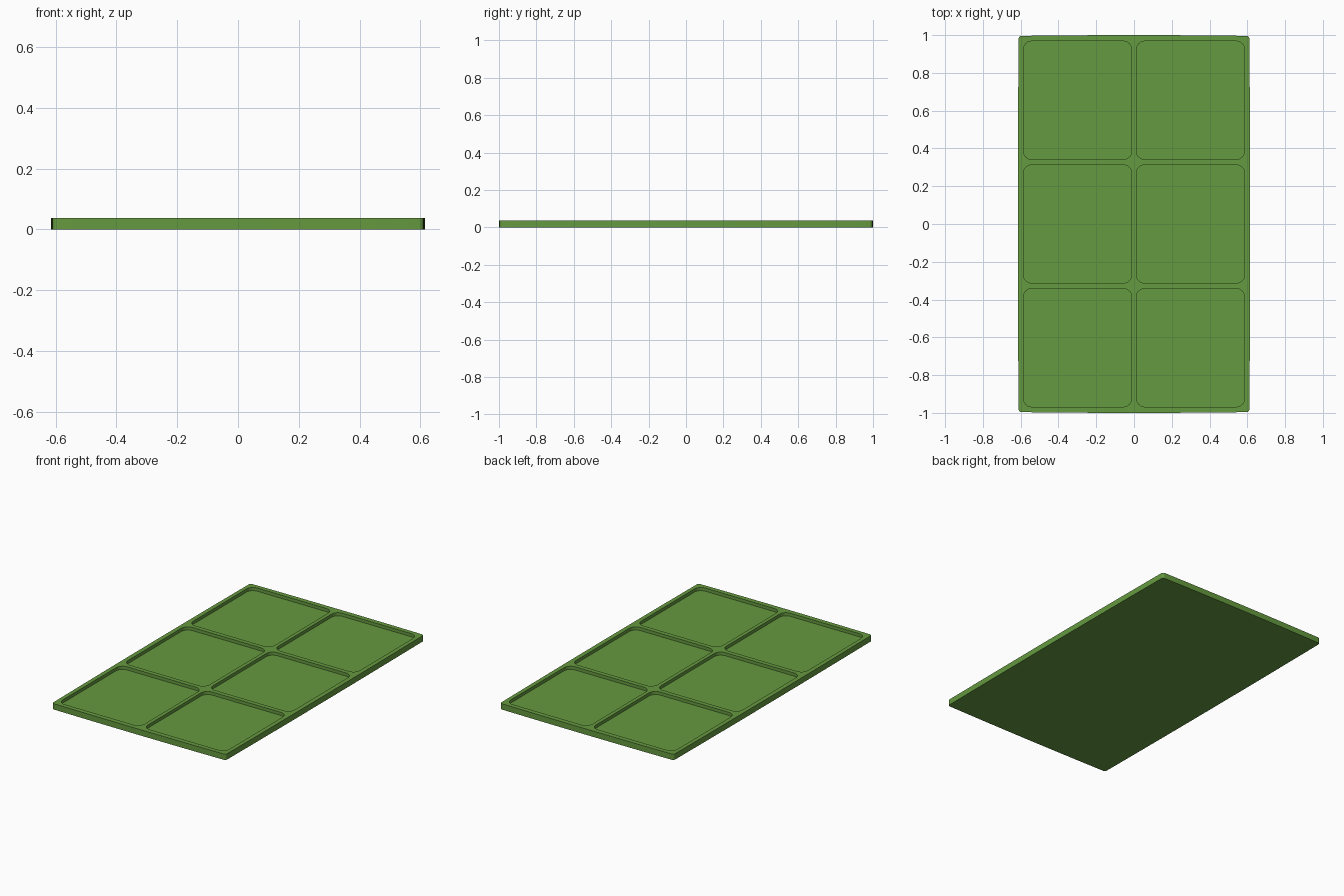
import bpy, bmesh, math

if "Cube" in bpy.data.objects:
    bpy.data.objects.remove(bpy.data.objects["Cube"])

HX, HY, H = 0.615, 1.0, 0.037   # half width, half length, height
FLOOR = 0.017                   # height of the pocket floors


def outline(hx, hy, r, bulge=0.0, seg=6, side=8):
    """Rounded rectangle whose sides bow outward slightly."""
    pts = []
    corners = [(1, -1, -90), (1, 1, 0), (-1, 1, 90), (-1, -1, 180)]
    for sx, sy, a0 in corners:
        for i in range(seg + 1):
            a = math.radians(a0 + 90 * i / seg)
            pts.append((sx * (hx - r) + r * math.cos(a), sy * (hy - r) + r * math.sin(a)))
        # points along the bowed side that follows this corner
        if bulge:
            ex, ey = pts[-1]
            for i in range(1, side):
                t = i / side
                b = bulge * 4 * t * (1 - t)
                if a0 in (-90, 90):
                    pts.append((ex + sx * b, ey * (1 - 2 * t)))
                else:
                    pts.append((ex * (1 - 2 * t), ey + sy * b))
    return pts


def prism(bm, pts, z0, z1, cx=0, cy=0):
    base = bm.faces.new([bm.verts.new((cx + x, cy + y, z0)) for x, y in pts])
    new = bmesh.ops.extrude_face_region(bm, geom=[base])["geom"]
    for v in new:
        if isinstance(v, bmesh.types.BMVert):
            v.co.z = z1


def finish(bm, name):
    bmesh.ops.recalc_face_normals(bm, faces=bm.faces)
    me = bpy.data.meshes.new(name)
    bm.to_mesh(me)
    bm.free()
    ob = bpy.data.objects.new(name, me)
    bpy.context.collection.objects.link(ob)
    return ob


# tray body
bm = bmesh.new()
prism(bm, outline(HX - 0.004, HY - 0.004, 0.016, 0.004), 0, H)
tray = finish(bm, "tray")

# six rounded pockets, two columns by three rows
bm = bmesh.new()
for cx in (-0.299, 0.299):
    for cy in (-0.655, 0.0, 0.655):
        prism(bm, outline(0.287, 0.313, 0.045), FLOOR, H + 0.05, cx, cy)
cutter = finish(bm, "pocket_cutter")
cutter.hide_render = True

mod = tray.modifiers.new("pockets", 'BOOLEAN')
mod.operation = 'DIFFERENCE'
mod.solver = 'EXACT'
mod.object = cutter
bpy.context.view_layer.objects.active = tray
tray.select_set(True)
bpy.ops.object.modifier_apply(modifier=mod.name)
bpy.data.objects.remove(cutter)
bpy.ops.object.shade_smooth_by_angle(angle=math.radians(30))

mat = bpy.data.materials.new("green")
mat.diffuse_color = (0.13, 0.32, 0.05, 1)
mat.use_nodes = True
mat.node_tree.nodes["Principled BSDF"].inputs["Base Color"].default_value = mat.diffuse_color
tray.data.materials.append(mat)
